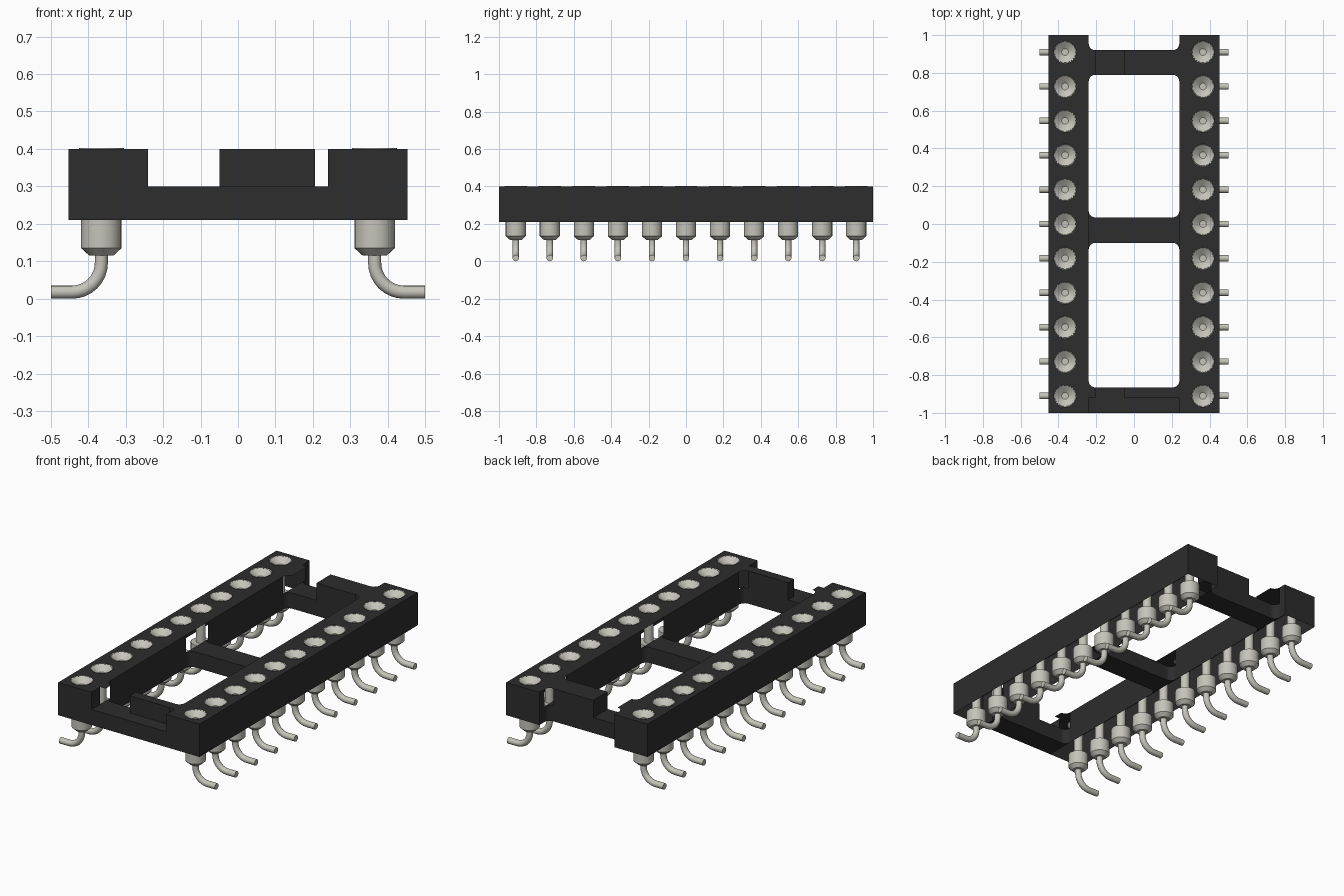
import bpy, bmesh, math
from mathutils import Vector

cube = bpy.data.objects.get("Cube")
if cube:
    bpy.data.objects.remove(cube, do_unlink=True)

# main dimensions
Z_BOT, Z_MID, Z_TOP = 0.21, 0.30, 0.40
X_IN, X_OUT = 0.24, 0.453
R = 0.035                       # corner fillet radius
X_F = X_IN - R                  # where the straight bar edge begins
BLOCK_X = -0.05                 # free end of the raised end blocks
FRONT, STEP, FRONT_IN = -1.0, -0.92, -0.865
MID0, MID1 = -0.10, 0.035
BACK_IN, BACK_OUT = 0.79, 0.92
PIN_X = 0.365
PIN_Y = [-0.91 + 0.182 * i for i in range(11)]


def material(name, col, rough):
    m = bpy.data.materials.new(name)
    m.use_nodes = True
    m.diffuse_color = (*col, 1)
    b = m.node_tree.nodes["Principled BSDF"]
    b.inputs["Base Color"].default_value = (*col, 1)
    b.inputs["Roughness"].default_value = rough
    return m


BLACK = material("black plastic", (0.026, 0.026, 0.026), 0.6)
METAL = material("pale tin", (0.56, 0.55, 0.49), 0.5)


def finish(bm, name, mat, orient=True):
    bmesh.ops.remove_doubles(bm, verts=bm.verts, dist=1e-5)
    bmesh.ops.recalc_face_normals(bm, faces=bm.faces)
    if orient:                  # the highest face has to look up
        top = max(bm.faces, key=lambda f: f.calc_center_median().z)
        if top.normal.z < 0:
            bmesh.ops.reverse_faces(bm, faces=bm.faces)
    me = bpy.data.meshes.new(name)
    bm.to_mesh(me)
    bm.free()
    me.materials.append(mat)
    ob = bpy.data.objects.new(name, me)
    bpy.context.collection.objects.link(ob)
    return ob


def smooth(ob):
    bpy.ops.object.select_all(action='DESELECT')
    ob.select_set(True)
    bpy.context.view_layer.objects.active = ob
    bpy.ops.object.shade_smooth_by_angle(angle=math.radians(35))


def wall(bm, path, z0, z1):
    for a, b in zip(path, path[1:]):
        bm.faces.new([bm.verts.new((*p, z)) for p, z in
                      ((a, z0), (b, z0), (b, z1), (a, z1))])


def fillet(y, d):
    """Arc at the +x side, from the rail to the bar edge; d = open side in y."""
    n = 6
    return [(X_F + R * math.cos(t), y + d * R * (1 - math.sin(t)))
            for t in (math.pi / 2 * i / n for i in range(n + 1))]


# rails: open-bottomed channels, with the raised end tabs in the top sheet
def rail(name, side, tab):
    """Worked out for the +x side, then flipped; tab = reach of the tabs."""
    bm = bmesh.new()
    outline = [(X_OUT, FRONT), (X_OUT, 1), (X_IN, 1)]
    outline += fillet(BACK_OUT, 1)
    outline += [(tab, BACK_OUT), (tab, BACK_IN)] if tab < X_F else [(X_F, BACK_IN)]
    outline += fillet(BACK_IN, -1)[::-1][0 if tab < X_F else 1:]
    outline += fillet(FRONT_IN, 1)
    outline += [(tab, FRONT_IN), (tab, STEP)] if tab < X_F else []
    outline += [(X_F, STEP), (X_IN, STEP), (X_IN, FRONT)]
    loops = [outline]
    for y in PIN_Y:             # pin holes
        loops.append([(PIN_X + 0.056 * math.cos(math.tau * k / 24),
                       y + 0.056 * math.sin(math.tau * k / 24)) for k in range(24)])
    edges = []
    for lp in loops:
        vs = [bm.verts.new((*p, Z_TOP)) for p in lp]
        edges += [bm.edges.new((vs[i - 1], vs[i])) for i in range(len(vs))]
    bmesh.ops.triangle_fill(bm, edges=edges, use_beauty=True, normal=(0, 0, 1))
    # outer side and ends
    wall(bm, [(X_IN, FRONT), (X_OUT, FRONT), (X_OUT, 1), (X_IN, 1)], Z_BOT, Z_TOP)
    # inner side, open where the bars join
    for y0, y1 in ((FRONT, STEP), (FRONT_IN + R, MID0 - R),
                   (MID1 + R, BACK_IN - R), (BACK_OUT + R, 1)):
        wall(bm, [(X_IN, y0), (X_IN, y1)], Z_BOT, Z_TOP)
    # raised end blocks
    if tab < X_F:
        for y0, y1 in ((STEP, FRONT_IN), (BACK_IN, BACK_OUT)):
            wall(bm, [(X_F, y0), (tab, y0), (tab, y1), (X_F, y1)], Z_MID, Z_TOP)
    for v in bm.verts:
        v.co.x *= side
    return finish(bm, name, BLACK)


rail("left_rail", 1, BLOCK_X)
rail("right_rail", -1, X_F)


# cross bars, flaring into the rails with fillets
def bar(name, y0, y1, flare0=True):
    bm = bmesh.new()

    def edge(y, d):
        arc = fillet(y, d)
        return [(-x, yy) for x, yy in arc] + arc[::-1]
    lower = edge(y0, -1) if flare0 else [(-X_IN, y0), (X_IN, y0)]
    upper = edge(y1, 1)
    for z in (Z_BOT, Z_MID):
        bm.faces.new([bm.verts.new((*p, z)) for p in lower + upper[::-1]])
    wall(bm, lower, Z_BOT, Z_MID)
    wall(bm, upper, Z_BOT, Z_MID)
    return finish(bm, name, BLACK)


bar("front_bar", FRONT, FRONT_IN, False)
bar("middle_bar", MID0, MID1)
bar("back_bar", BACK_IN, BACK_OUT)


# contact pin: turned cup, shaft and collar, then a bent foot
def make_pin():
    bm = bmesh.new()
    seg = 24
    profile = [(0, 0.365), (0.018, 0.365), (0.018, 0.372), (0.060, 0.402),
               (0.060, 0.396), (0.025, 0.362), (0.025, 0.21), (0.054, 0.21),
               (0.054, 0.135), (0.032, 0.115), (0, 0.115)]
    vs = [bm.verts.new((r, 0, z)) for r, z in profile]
    es = [bm.edges.new(p) for p in zip(vs, vs[1:])]
    bmesh.ops.spin(bm, geom=vs + es, axis=(0, 0, 1), cent=(0, 0, 0),
                   angle=math.tau, steps=seg)
    # foot: rings swept along a quarter bend
    rad, bend, zc = 0.0175, 0.078, 0.0175
    path = [((0, 0.12), 0)]
    for i in range(9):
        t = math.pi / 2 * i / 8
        path.append(((bend * (1 - math.cos(t)), zc + bend * (1 - math.sin(t))), t))
    path.append(((0.5 - PIN_X, zc), math.pi / 2))
    rings = []
    for (x, z), t in path:
        side = Vector((math.cos(t), 0, math.sin(t)))
        rings.append([bm.verts.new(Vector((x, 0, z))
                      + side * rad * math.cos(math.tau * k / 14)
                      + Vector((0, rad * math.sin(math.tau * k / 14), 0)))
                      for k in range(14)])
    for a, b in zip(rings, rings[1:]):
        for k in range(14):
            bm.faces.new((a[k - 1], a[k], b[k], b[k - 1]))
    bm.faces.new(rings[0])
    bm.faces.new(rings[-1])
    return finish(bm, "left_pin_1", METAL, orient=False)


pin = make_pin()
smooth(pin)
pin.location = (PIN_X, PIN_Y[0], 0)
for side, label in ((1, "left"), (-1, "right")):
    for i, y in enumerate(PIN_Y):
        if side == 1 and i == 0:
            continue
        ob = bpy.data.objects.new(f"{label}_pin_{i + 1}", pin.data)
        ob.location = (side * PIN_X, y, 0)
        ob.rotation_euler.z = 0 if side == 1 else math.pi
        bpy.context.collection.objects.link(ob)
